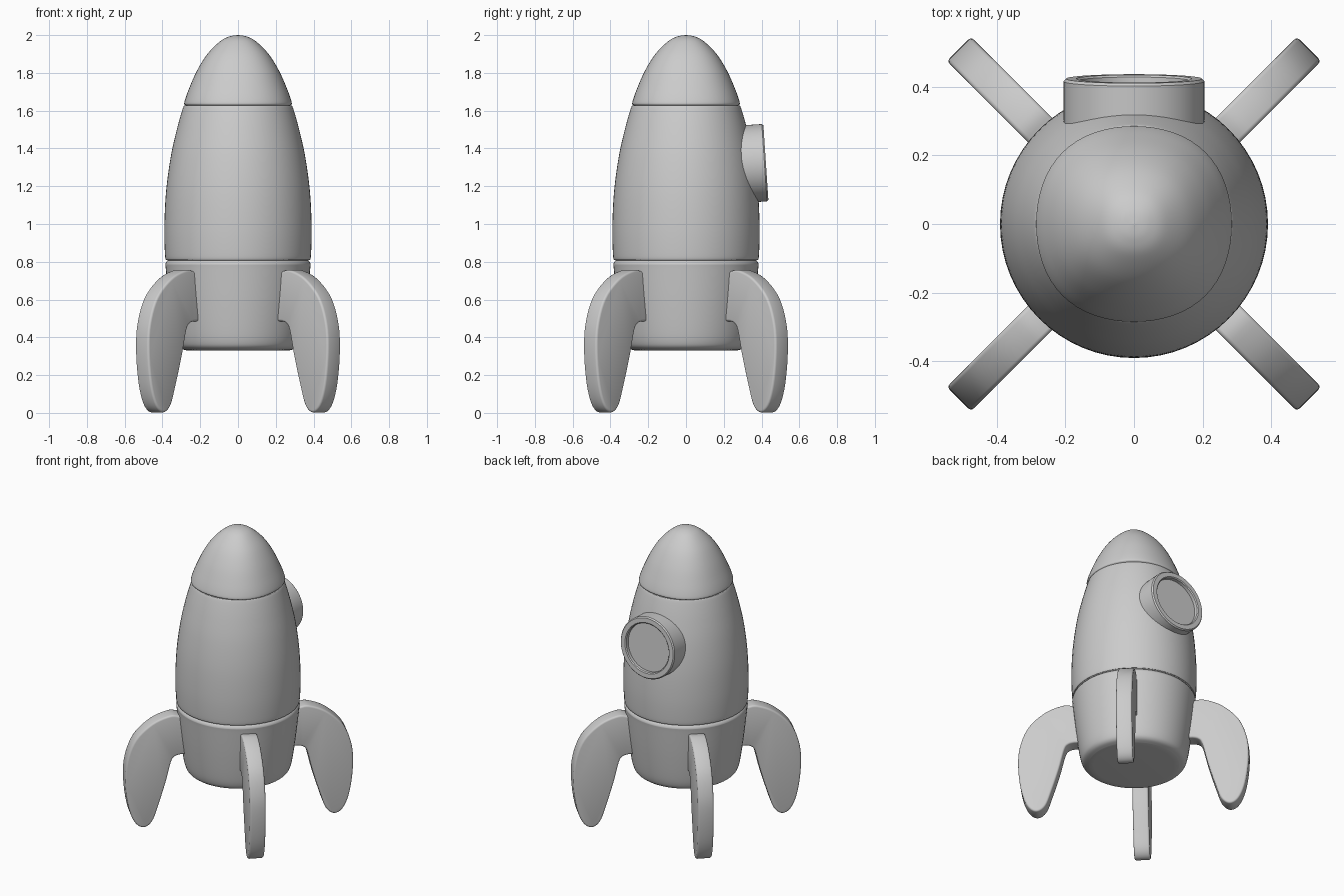
import bpy, bmesh, math
from mathutils import Matrix, Vector

if "Cube" in bpy.data.objects:
    bpy.data.objects.remove(bpy.data.objects["Cube"])


def finish(name, bm, angle=40):
    bmesh.ops.recalc_face_normals(bm, faces=bm.faces)
    me = bpy.data.meshes.new(name)
    bm.to_mesh(me)
    bm.free()
    ob = bpy.data.objects.new(name, me)
    bpy.context.collection.objects.link(ob)
    bpy.ops.object.select_all(action='DESELECT')
    ob.select_set(True)
    bpy.context.view_layer.objects.active = ob
    bpy.ops.object.shade_smooth_by_angle(angle=math.radians(angle))
    return ob


def spline(pts, n=6, closed=False):
    """Smooth Catmull-Rom curve through 2D points."""
    P = [Vector(p) for p in pts]
    k = len(P)
    get = (lambda i: P[i % k]) if closed else (lambda i: P[max(0, min(k - 1, i))])
    out = []
    for i in range(k if closed else k - 1):
        a, b, c, d = (get(i + j) for j in (-1, 0, 1, 2))
        for s in range(n):
            t = s / n
            out.append(0.5 * (2*b + (c-a)*t + (2*a-5*b+4*c-d)*t*t + (3*b-a-3*c+d)*t**3))
    if not closed:
        out.append(P[-1])
    return [tuple(p) for p in out]


def lathe(name, profile, square=0.0, seg=64, matrix=Matrix()):
    """Revolve (radius, z) points about z; square swells the diagonals."""
    bm = bmesh.new()
    rings = []
    for r, z in profile:
        if r < 1e-5:
            rings.append([bm.verts.new((0, 0, z))])
            continue
        ring = []
        for i in range(seg):
            a = 2 * math.pi * i / seg
            q = r * (1 + square * (1 - math.cos(4 * a)) / 2)
            ring.append(bm.verts.new((q * math.cos(a), q * math.sin(a), z)))
        rings.append(ring)
    for a, b in zip(rings, rings[1:]):
        for i in range(seg):
            j = (i + 1) % seg
            if len(a) == 1:
                bm.faces.new((a[0], b[i], b[j]))
            elif len(b) == 1:
                bm.faces.new((a[i], a[j], b[0]))
            else:
                bm.faces.new((a[i], a[j], b[j], b[i]))
    bm.transform(matrix)
    return finish(name, bm)


# Engine section with rounded bottom edge
lathe("engine_section", [(0, 0.33), (0.25, 0.33)] + spline(
    [(0.28, 0.332), (0.312, 0.345), (0.33, 0.375), (0.345, 0.45), (0.365, 0.6),
     (0.382, 0.76), (0.384, 0.79), (0.372, 0.808)]) + [(0, 0.808)])

# Main hull
lathe("hull", [(0, 0.806), (0.37, 0.806)] + spline(
    [(0.378, 0.81), (0.386, 0.83), (0.39, 0.98), (0.381, 1.17), (0.357, 1.35),
     (0.324, 1.5), (0.291, 1.615), (0.282, 1.625)]) + [(0.265, 1.626), (0, 1.626)])

# Nose cone, slightly squared at the base
lathe("nose_cone", [(0, 1.625), (0.272, 1.625)] + spline(
    [(0.281, 1.63), (0.284, 1.645), (0.262, 1.71), (0.218, 1.81), (0.162, 1.9),
     (0.095, 1.967), (0.045, 1.993), (0, 2.0)]), square=0.035)

# Porthole: round frame with recessed pane, facing back and tilted slightly up
tilt = Matrix.Translation((0, 0.423, 1.325)) @ Matrix.Rotation(math.radians(-86.2), 4, 'X')
lathe("porthole_frame", [(0.205, -0.2), (0.205, -0.008), (0.198, 0), (0.168, 0),
                         (0.162, -0.006), (0.162, -0.03), (0.162, -0.2), (0.205, -0.2)],
      matrix=tilt)
lathe("porthole_pane", [(0, -0.2), (0.163, -0.2), (0.163, -0.028), (0, -0.028)], matrix=tilt)

# Four diagonal fins from one outline (radius, z)
outer = spline([(0.38, 0.75), (0.44, 0.755), (0.55, 0.71), (0.655, 0.61), (0.71, 0.47),
                (0.72, 0.32), (0.7, 0.15), (0.66, 0.04), (0.605, 0.002), (0.55, 0.04),
                (0.51, 0.15), (0.465, 0.3), (0.43, 0.44), (0.405, 0.475), (0.37, 0.485)], 5)
outline = [(0.3, 0.75)] + outer + [(0.3, 0.485)]
for k, label in enumerate(("back_right", "back_left", "front_left", "front_right")):
    bm = bmesh.new()
    face = bm.faces.new([bm.verts.new((r, -0.05, z)) for r, z in outline])
    res = bmesh.ops.extrude_face_region(bm, geom=[face])
    bmesh.ops.translate(bm, vec=(0, 0.1, 0),
                        verts=[g for g in res["geom"] if isinstance(g, bmesh.types.BMVert)])
    rim = [e for e in bm.edges if abs(e.verts[0].co.y - e.verts[1].co.y) < 1e-4]
    bmesh.ops.bevel(bm, geom=rim, offset=0.012, segments=3, profile=0.5, affect='EDGES')
    bm.transform(Matrix.Rotation(math.radians(45 + 90 * k), 4, 'Z'))
    finish(label + "_fin", bm)
